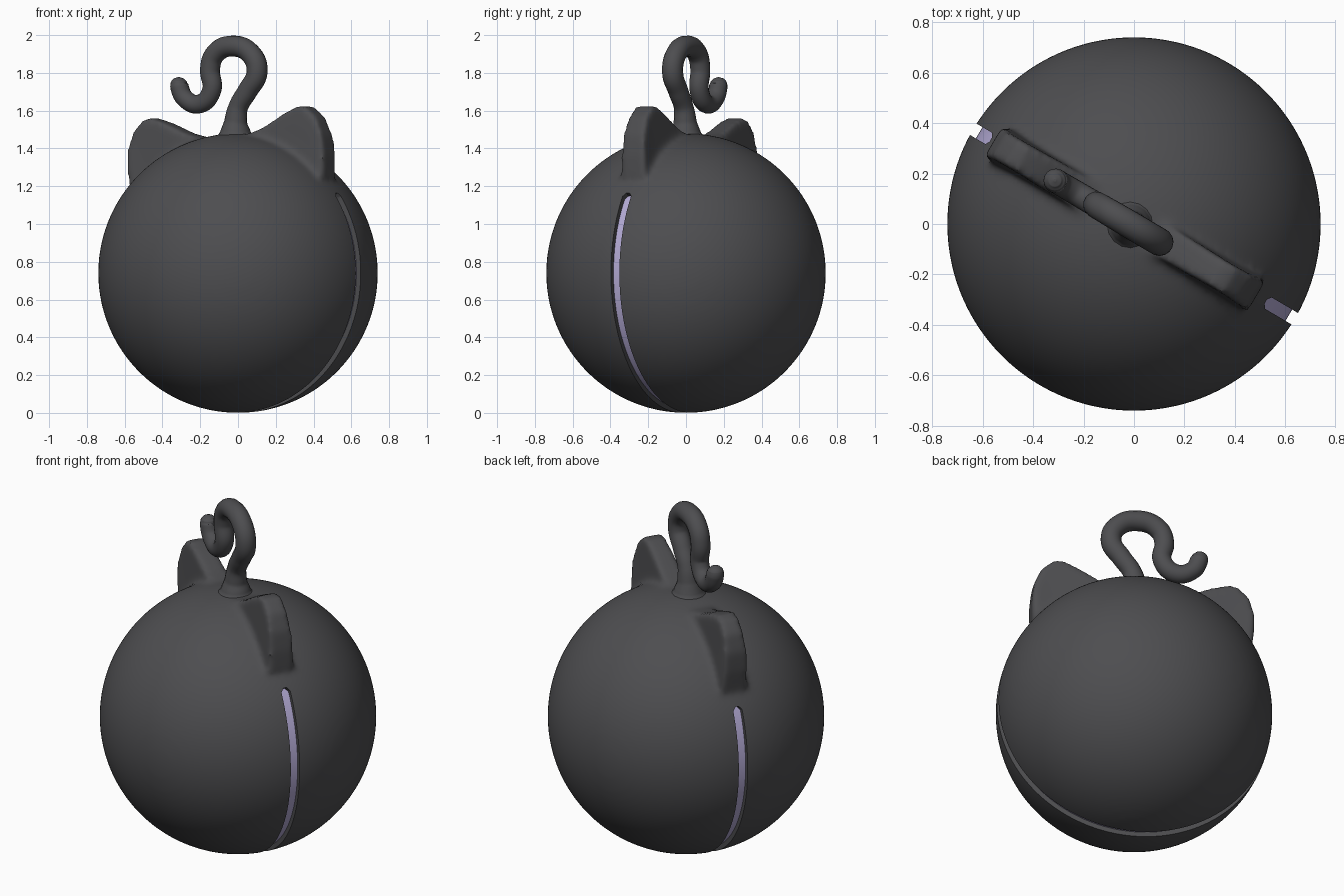
import bpy, bmesh, math
from mathutils import Matrix, Vector

if "Cube" in bpy.data.objects:
    bpy.data.objects.remove(bpy.data.objects["Cube"])

CENTRE, R = 0.74, 0.74
TURN = Matrix.Translation((0, 0, CENTRE)) @ Matrix.Rotation(math.radians(-30.5), 4, 'Z')
TILT = TURN @ Matrix.Rotation(math.radians(-4), 4, 'Y')


def material(name, rgb):
    m = bpy.data.materials.new(name)
    m.diffuse_color = (*rgb, 1)
    m.use_nodes = True
    m.node_tree.nodes["Principled BSDF"].inputs["Base Color"].default_value = m.diffuse_color
    return m


charcoal = material("charcoal", (0.075, 0.075, 0.08))
lavender = material("lavender", (0.45, 0.40, 0.66))


def make(name, bm, mat, matrix):
    bmesh.ops.recalc_face_normals(bm, faces=bm.faces)
    bm.transform(matrix)
    me = bpy.data.meshes.new(name)
    bm.to_mesh(me)
    bm.free()
    me.materials.append(mat)
    ob = bpy.data.objects.new(name, me)
    bpy.context.collection.objects.link(ob)
    return ob


def activate(ob):
    bpy.ops.object.select_all(action='DESELECT')
    ob.select_set(True)
    bpy.context.view_layer.objects.active = ob


def add_ear(bm, side):
    # side profile: outward, up, half thickness
    prof = [(0.08, 0.71, 0.07), (0.23, 0.755, 0.065), (0.37, 0.825, 0.06),
            (0.45, 0.855, 0.058), (0.50, 0.85, 0.058), (0.565, 0.79, 0.06),
            (0.60, 0.69, 0.066), (0.605, 0.58, 0.073), (0.595, 0.46, 0.078),
            (0.40, 0.40, 0.078), (0.15, 0.55, 0.075)]
    a = [bm.verts.new((side * u, -t, z)) for u, z, t in prof]
    b = [bm.verts.new((side * u, t, z)) for u, z, t in prof]
    bm.faces.new(a)
    bm.faces.new(b[::-1])
    n = len(prof)
    for i in range(n):
        j = (i + 1) % n
        bm.faces.new((a[j], a[i], b[i], b[j]))


def arc_band(r0, r1, w, top=31, segs=150):
    # band running under the ball from one side to the other, with rounded ends
    bm = bmesh.new()
    rings = []
    a0, a1 = math.radians(top), math.radians(-180 - top)
    for i in range(segs + 1):
        a = a0 + (a1 - a0) * i / segs
        d = min(i, segs - i) / segs * abs(a1 - a0) * R
        k = max(0.35, math.sqrt(max(0, 1 - max(0, 1 - d / w) ** 2)))
        rings.append([bm.verts.new((r * math.cos(a), s * w * k, r * math.sin(a)))
                      for r, s in ((r0, -1), (r1, -1), (r1, 1), (r0, 1))])
    for p, q in zip(rings, rings[1:]):
        for i in range(4):
            j = (i + 1) % 4
            bm.faces.new((p[i], p[j], q[j], q[i]))
    bm.faces.new(rings[0][::-1])
    bm.faces.new(rings[-1])
    return bm


# round body with ears blended in
bm = bmesh.new()
bmesh.ops.create_icosphere(bm, subdivisions=6, radius=R)
for side in (-1, 1):
    add_ear(bm, side)
body = make("body_with_ears", bm, charcoal, TILT)
activate(body)
rm = body.modifiers.new("blend", 'REMESH')
rm.mode = 'VOXEL'
rm.voxel_size = 0.015
sm = body.modifiers.new("soften", 'SMOOTH')
sm.factor = 0.5
sm.iterations = 14
for m in ("blend", "soften"):
    bpy.ops.object.modifier_apply(modifier=m)

# groove cut around the underside
cutter = make("groove_cutter", arc_band(0.69, 0.82, 0.026), charcoal, TILT)
cutter.hide_render = True
bo = body.modifiers.new("groove", 'BOOLEAN')
bo.operation = 'DIFFERENCE'
bo.solver = 'EXACT'
bo.object = cutter
bpy.ops.object.modifier_apply(modifier="groove")
bpy.data.objects.remove(cutter)
activate(body)
bpy.ops.object.shade_smooth_by_angle(angle=math.radians(40))

# coloured strip in the groove
strip = make("groove_strip", arc_band(0.68, 0.712, 0.029), lavender, TILT)
activate(strip)
bpy.ops.object.shade_smooth_by_angle(angle=math.radians(40))

# curled tail: along, height, radius factor
path = [(-0.01, 1.43, 2.4), (-0.01, 1.485, 1.55), (-0.008, 1.54, 1.15),
        (0.008, 1.62, 0.97), (0.065, 1.705, 1), (0.122, 1.80, 1.05),
        (0.09, 1.895, 1.05), (-0.03, 1.942, 1.05), (-0.135, 1.90, 1.02),
        (-0.166, 1.82, 1), (-0.155, 1.71, 0.96), (-0.225, 1.637, 0.94),
        (-0.315, 1.66, 0.92), (-0.355, 1.73, 0.92), (-0.358, 1.755, 0.78),
        (-0.358, 1.77, 0.5), (-0.358, 1.777, 0.1)]
cu = bpy.data.curves.new("tail", 'CURVE')
cu.dimensions = '3D'
cu.bevel_depth = 0.053
cu.bevel_resolution = 6
cu.resolution_u = 8
cu.use_fill_caps = True
sp = cu.splines.new('BEZIER')
sp.bezier_points.add(len(path) - 1)
for p, (u, z, r) in zip(sp.bezier_points, path):
    p.co = TURN @ Vector((u, -0.01, z - CENTRE))
    p.radius = r
    p.handle_left_type = p.handle_right_type = 'AUTO'
cu.materials.append(charcoal)
tail = bpy.data.objects.new("tail", cu)
bpy.context.collection.objects.link(tail)
activate(tail)
bpy.ops.object.convert(target='MESH')
bpy.ops.object.shade_smooth_by_angle(angle=math.radians(60))
